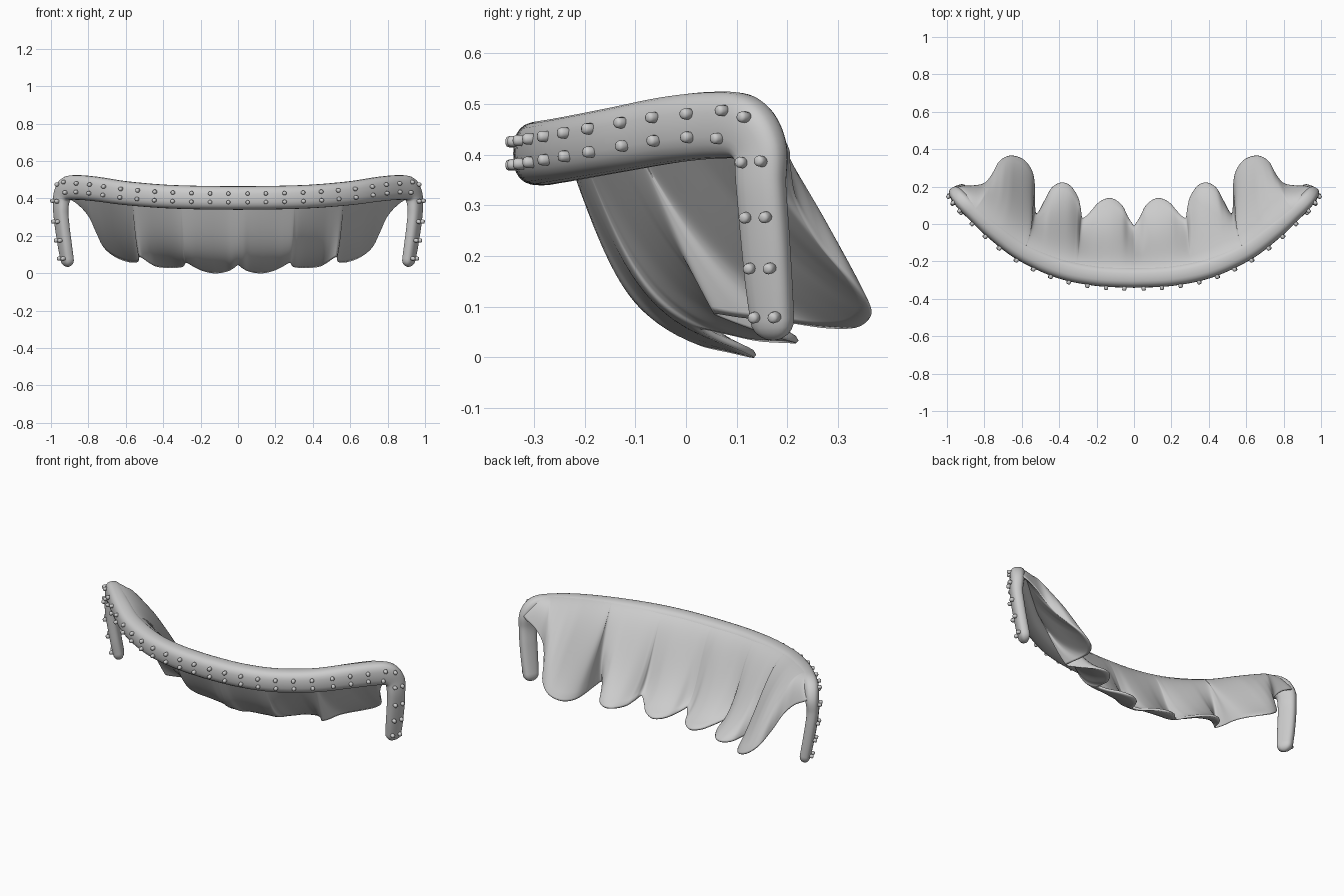
import bpy, bmesh, math
from mathutils import Vector, Matrix

if "Cube" in bpy.data.objects:
    bpy.data.objects.remove(bpy.data.objects["Cube"])

def smooth_path(pts, n):
    """Catmull-Rom resampling of tuples of any length."""
    out = []
    for i in range(len(pts) - 1):
        p0, p1 = pts[max(i - 1, 0)], pts[i]
        p2, p3 = pts[i + 1], pts[min(i + 2, len(pts) - 1)]
        for k in range(n):
            t = k / n
            out.append(tuple(0.5 * (2 * b + (c - a) * t + (2 * a - 5 * b + 4 * c - d) * t * t
                             + (3 * b - a - 3 * c + d) * t ** 3)
                             for a, b, c, d in zip(p0, p1, p2, p3)))
    out.append(tuple(pts[-1]))
    return out

def finish(name, bm):
    bmesh.ops.recalc_face_normals(bm, faces=bm.faces)
    me = bpy.data.meshes.new(name)
    bm.to_mesh(me)
    bm.free()
    ob = bpy.data.objects.new(name, me)
    bpy.context.collection.objects.link(ob)
    for p in me.polygons:
        p.use_smooth = True
    m = ob.modifiers.new("mirror", 'MIRROR')
    m.use_clip = True
    m.merge_threshold = 0.0005
    return ob

# Rim path for the right half: x, y, z, outward angle, half thickness, half height
rim = [(0, -.285, .402, 0, .056, .063), (.2, -.275, .404, 7, .056, .063),
       (.4, -.233, .411, 18, .056, .063), (.6, -.142, .428, 31, .054, .064),
       (.75, -.03, .449, 38, .052, .066), (.85, .06, .458, 42, .048, .066),
       (.91, .115, .452, 48, .044, .064), (.94, .145, .41, 57, .038, .056),
       (.948, .148, .34, 62, .033, .051), (.94, .155, .25, 63, .032, .05),
       (.926, .163, .15, 63, .031, .048), (.914, .17, .075, 63, .03, .044)]
path = smooth_path(rim, 8)

def frame(i):
    c = Vector(path[i][:3])
    a = Vector(path[max(i - 1, 0)][:3])
    b = Vector(path[min(i + 1, len(path) - 1)][:3])
    t = (b - a).normalized() if i else Vector((1, 0, 0))
    phi = math.radians(path[i][3])
    n = Vector((math.sin(phi), -math.cos(phi), 0))
    n = (n - t * n.dot(t)).normalized()
    return c, t, n, n.cross(t).normalized(), path[i][4], path[i][5]

# Rim bar with the down-turned end arms
bm = bmesh.new()
SEG = 24
def ring(c, n, b, th, h):
    vs = []
    for k in range(SEG):
        a = 2 * math.pi * k / SEG
        ca, sa = math.cos(a), math.sin(a)
        vs.append(bm.verts.new(c + n * th * math.copysign(abs(ca) ** .75, ca)
                               + b * h * math.copysign(abs(sa) ** .75, sa)))
    return vs
rings = []
for i in range(len(path)):
    c, t, n, b, th, h = frame(i)
    rings.append(ring(c, n, b, th, h))
for k in range(1, 6):
    a = math.pi / 2 * k / 5.3
    rings.append(ring(c + t * .042 * math.sin(a), n, b, th * math.cos(a), h * math.cos(a)))
for r, s in zip(rings, rings[1:]):
    for k in range(SEG):
        bm.faces.new((r[k], r[(k + 1) % SEG], s[(k + 1) % SEG], s[k]))
bm.faces.new(rings[-1])
finish("rim_and_end_arms", bm)

# Scalloped plate: free lower edge of the right half (three lobes)
edge = [(0, -.015, .045), (.03, .03, .022), (.06, .09, .008), (.10, .125, 0), (.14, .133, 0),
        (.19, .11, .012), (.235, .06, .033), (.275, .028, .055), (.285, .08, .045),
        (.30, .14, .032), (.34, .2, .028), (.39, .217, .028), (.44, .19, .036),
        (.475, .13, .055), (.52, .055, .085), (.53, .11, .078), (.53, .2, .068),
        (.545, .28, .057), (.59, .34, .06), (.66, .362, .088), (.72, .333, .14),
        (.76, .265, .22), (.80, .217, .305), (.86, .203, .37), (.92, .2, .405), (.95, .188, .42)]

def rim_at(x):
    for a, b in zip(path, path[1:]):
        if a[0] <= x <= b[0]:
            f = (x - a[0]) / (b[0] - a[0])
            return [p + (q - p) * f for p, q in zip(a, b)]
    return path[56]

def bar_x(x):
    return max(x * 1.12 if x < .76 else .851 + (x - .76) / .19 * .088, 0)

pts = smooth_path(edge, 6)
both = [(-x, y, z) for x, y, z in pts[1:]] + pts
def blurred(x, r=.16):
    ws = [(max(0, 1 - ((p[0] - x) / r) ** 2), p) for p in both]
    tot = sum(w for w, p in ws)
    return sum(w * p[1] for w, p in ws) / tot, sum(w * p[2] for w, p in ws) / tot

bm = bmesh.new()
cols = []
NV = 20
for x, y, z in pts:
    r = rim_at(bar_x(x))
    phi = math.radians(r[3])
    back = Vector((-math.sin(phi), math.cos(phi), 0))
    c, end, up = Vector(r[:3]), Vector((x, y, z)), Vector((0, 0, 1))
    w = min(max((x - .3) / .35, 0), 1)
    v = min(max((.86 - x) / .15, 0), 1)              # fade of blur at the outer end
    by, bz = blurred(x)
    my, mz = y + (by - y) * .5 * v, z + (bz - z) * .5 * v
    # hollow tooth side
    top = c + back * .05 * r[4] / .056
    k, m, wt = .40 + .12 * w, .15 + .22 * w, 1.6 - .4 * w
    q = Vector((top.x + (x - top.x) * k, top.y + (my - top.y) * k, z + (top.z - z) * m))
    front_row = []
    for j in range(NV + 1):
        t = j / NV
        a0, a1, a2 = (1 - t) ** 2, 2 * t * (1 - t) * wt, t * t
        front_row.append((top * a0 + q * a1 + end * a2) / (a0 + a1 + a2))
    # smooth inner side flowing from the crest of the rim
    my, mz = y + (by - y) * .72 * v, z + (bz - z) * .72 * v
    crest = c + up * r[5]
    tip = end + up * .014
    c1 = crest + back * min(.13, .42 * (tip - crest).length) - up * .012
    k, m = .5 + .3 * w, .19 + .31 * w
    c2 = Vector((crest.x + (x - crest.x) * k, crest.y + (my - crest.y) * k, mz + (crest.z - mz) * m))
    back_row = []
    for j in range(NV + 1):
        t = 1 - j / NV
        s = 1 - t
        back_row.append(crest * s ** 3 + c1 * 3 * s * s * t + c2 * 3 * s * t * t + tip * t ** 3)
    lip = [end + (end - q).normalized() * .005 + up * .007]
    cols.append([bm.verts.new(p) for p in front_row + lip + back_row])
for a, b in zip(cols, cols[1:]):
    for j in range(len(a) - 1):
        bm.faces.new((a[j], b[j], b[j + 1], a[j + 1]))
bm.faces.new(cols[-1])
finish("scalloped_plate", bm)

# Two rows of small studs along the rim and the arms
bm = bmesh.new()
def stud(i, off):
    c, t, n, b, th, h = frame(i)
    s = min(abs(off) / h, 1) ** (1 / .75)
    p = c + b * off + n * th * (1 - s * s) ** .375
    rot = Matrix((t, b, n)).transposed().to_4x4()
    prev = None
    for rad, ht in ((.011, -.012), (.011, .011), (.009, .016), (.004, .018)):
        cur = [bm.verts.new(Matrix.Translation(p) @ rot @ Vector(
            (rad * math.cos(q * math.pi / 6), rad * math.sin(q * math.pi / 6), ht)))
            for q in range(12)]
        if prev:
            for q in range(12):
                bm.faces.new((prev[q], prev[(q + 1) % 12], cur[(q + 1) % 12], cur[q]))
        else:
            bm.faces.new(cur[::-1])
        prev = cur
    bm.faces.new(prev)

path = smooth_path(rim, 40)
def nearest(axis, v, lo, hi):
    return min(range(lo, hi), key=lambda i: abs(path[i][axis] - v))
for x in (.049, .146, .242, .335, .425, .513, .6, .685, .76, .828):
    for off in (-.023, .023):
        stud(nearest(0, x, 0, 240), off)
for z in (.382, .28, .18, .085):
    for off in (-.022, .022):
        stud(nearest(2, z, 270, len(path)), off)
for x, off in ((.897, .03), (.922, .036), (.893, -.026)):
    stud(nearest(0, x, 200, 270), off)
finish("studs", bm)
